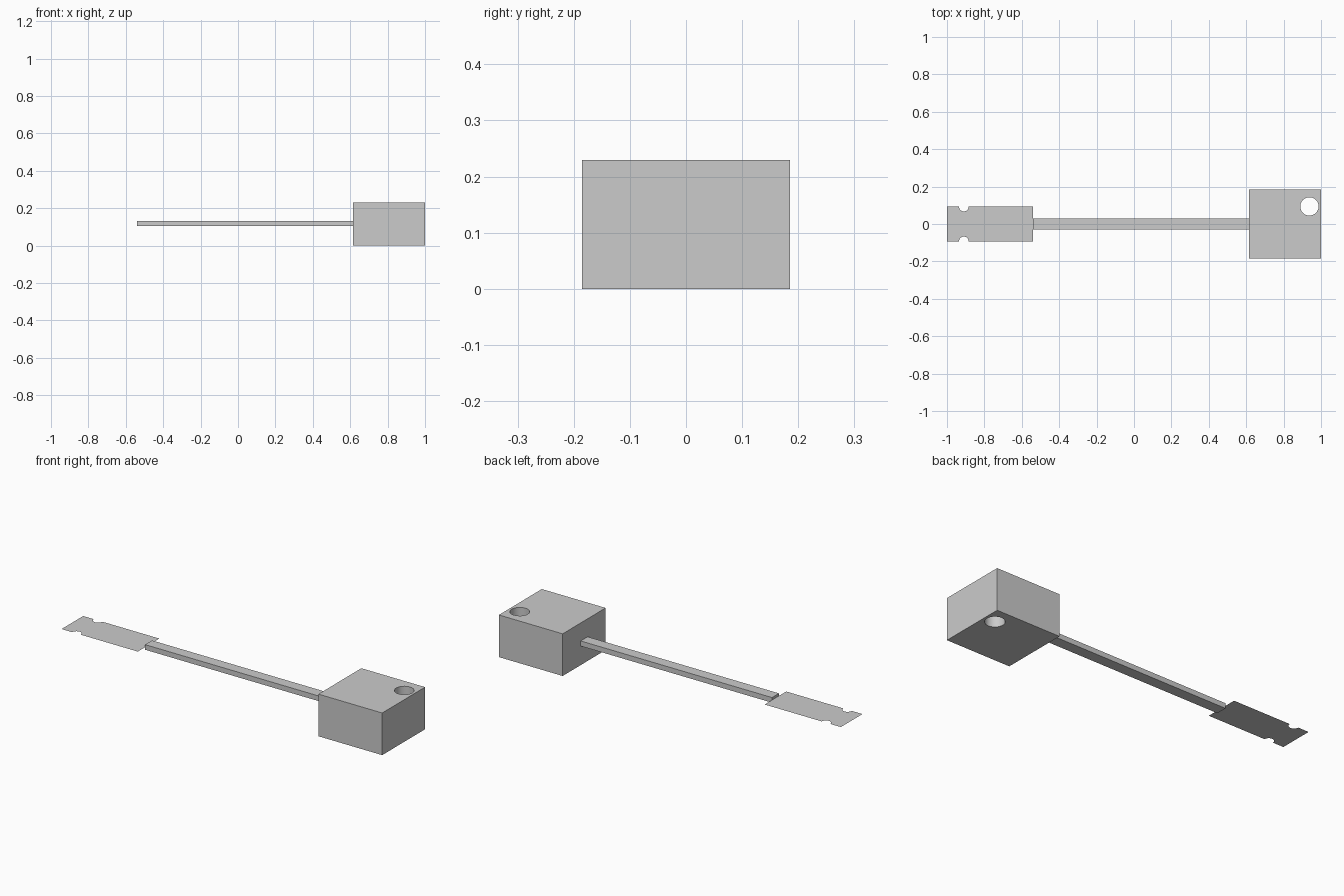
import bpy
import bmesh
import math

if "Cube" in bpy.data.objects:
    bpy.data.objects.remove(bpy.data.objects["Cube"], do_unlink=True)

# Single plain grey material
grey = bpy.data.materials.new("plain_grey")
grey.use_nodes = True
colour = (0.6, 0.6, 0.6, 1.0)
grey.diffuse_color = colour
grey.node_tree.nodes["Principled BSDF"].inputs["Base Color"].default_value = colour


def box(name, low, high):
    """Axis-aligned block between two corners."""
    centre = [(a + b) / 2 for a, b in zip(low, high)]
    bpy.ops.mesh.primitive_cube_add(size=1, location=centre)
    obj = bpy.context.object
    obj.name = name
    obj.scale = [b - a for a, b in zip(low, high)]
    bpy.ops.object.transform_apply(location=False, rotation=False, scale=True)
    obj.data.materials.append(grey)
    return obj


# Lock body with a round hole through one corner
body = box("lock_body", (0.615, -0.185, 0), (1, 0.185, 0.23))
bpy.ops.mesh.primitive_cylinder_add(vertices=32, radius=0.049, depth=1,
                                    location=(0.938, 0.094, 0.115))
cutter = bpy.context.object
cutter.name = "hole_cutter"
cutter.hide_render = True
cutter.data.materials.append(grey)

bpy.ops.object.select_all(action="DESELECT")
body.select_set(True)
bpy.context.view_layer.objects.active = body
hole = body.modifiers.new("hole", "BOOLEAN")
hole.operation = "DIFFERENCE"
hole.solver = "EXACT"
hole.object = cutter
bpy.ops.object.modifier_apply(modifier=hole.name)
bpy.data.objects.remove(cutter, do_unlink=True)
bpy.ops.object.shade_smooth_by_angle(angle=math.radians(30))

# Slim connecting bar
box("connecting_bar", (-0.54, -0.03, 0.104), (0.615, 0.03, 0.132))

# Paper-thin end tab with a semicircular notch in each long edge
tab_z, half_width, notch_x, notch_r, steps = 0.118, 0.093, -0.91, 0.026, 12
edge = [(-1, -half_width)]
for i in range(steps + 1):
    a = math.pi * (1 - i / steps)
    edge.append((notch_x + notch_r * math.cos(a), -half_width + notch_r * math.sin(a)))
edge.append((-0.54, -half_width))
outline = edge + [(x, -y) for x, y in reversed(edge)]

bm = bmesh.new()
bm.faces.new([bm.verts.new((x, y, tab_z)) for x, y in outline])
mesh = bpy.data.meshes.new("end_tab")
bm.to_mesh(mesh)
bm.free()
mesh.materials.append(grey)
tab = bpy.data.objects.new("end_tab", mesh)
bpy.context.collection.objects.link(tab)
